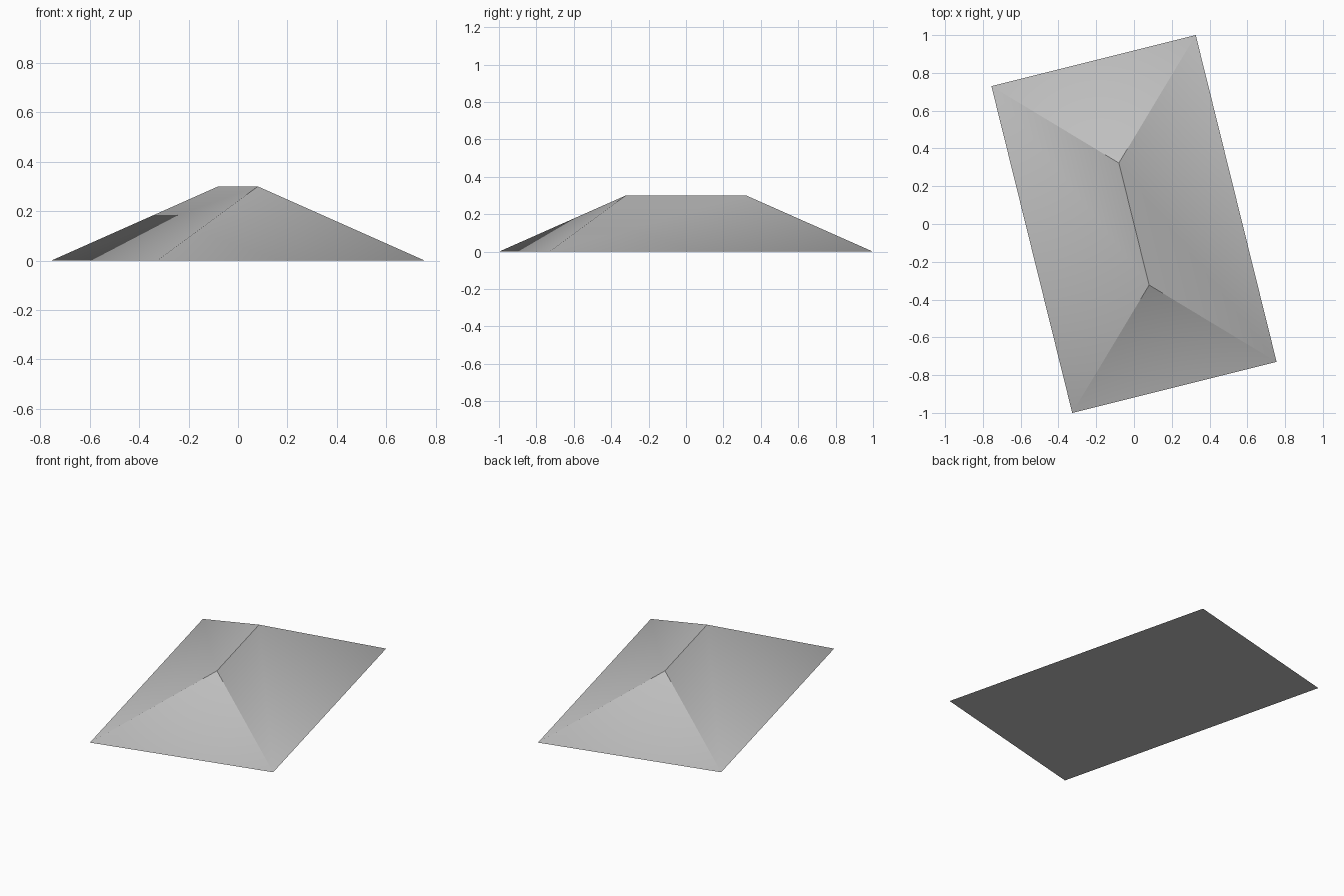
import bpy
import bmesh
from mathutils import Vector

cube = bpy.data.objects.get("Cube")
if cube:
    bpy.data.objects.remove(cube, do_unlink=True)

grey = bpy.data.materials.new("roof grey")
grey.use_nodes = True
colour = (0.52, 0.52, 0.52, 1.0)
grey.diffuse_color = colour
grey.node_tree.nodes["Principled BSDF"].inputs["Base Color"].default_value = colour


def finish(name, bm):
    mesh = bpy.data.meshes.new(name)
    bm.to_mesh(mesh)
    bm.free()
    mesh.materials.append(grey)
    for face in mesh.polygons:
        face.use_smooth = True
    obj = bpy.data.objects.new(name, mesh)
    bpy.context.collection.objects.link(obj)


# Footprint, counter-clockwise, point-symmetric about the origin
half = [Vector((-0.327, -1, 0)), Vector((0.755, -0.73, 0))]
corners = half + [-p for p in half]
ridge_front = Vector((0.08, -0.323, 0.3))
ridge_back = Vector((-0.08, 0.323, 0.3))

# Hipped slopes: eave corners are shared and soft, ridge ends are split and crisp
bm = bmesh.new()
eaves = [bm.verts.new(p) for p in corners]
tops = [[ridge_front], [ridge_back, ridge_front], [ridge_back], [ridge_front, ridge_back]]
for i, top in enumerate(tops):
    bm.faces.new([eaves[i], eaves[(i + 1) % 4]] + [bm.verts.new(p) for p in top])
bm.normal_update()
finish("roof_slopes", bm)

# Flat underside
bm = bmesh.new()
bm.faces.new([bm.verts.new(p) for p in reversed(corners)])
bm.normal_update()
finish("roof_underside", bm)
